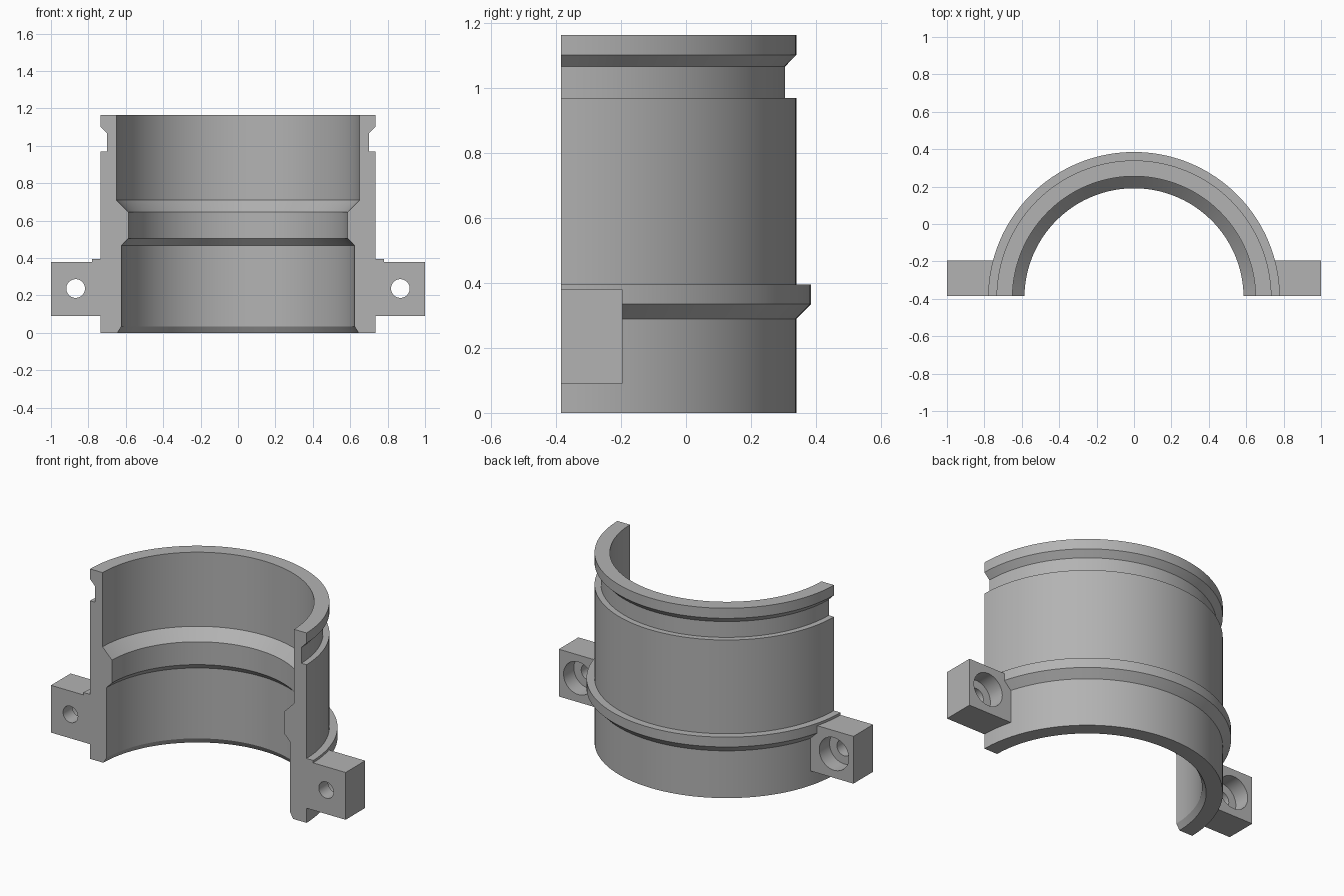
import bpy, bmesh, math
from mathutils import Matrix

cube = bpy.data.objects.get("Cube")
if cube:
    bpy.data.objects.remove(cube, do_unlink=True)

AXIS_Y, CUT_Y = -0.395, -0.385   # ring axis lies just in front of the split face
LUG_BACK = -0.195
STEPS = 72

grey = bpy.data.materials.new("plain grey")
grey.use_nodes = True
grey.diffuse_color = (0.45, 0.45, 0.45, 1)
grey.node_tree.nodes["Principled BSDF"].inputs["Base Color"].default_value = grey.diffuse_color


def add_object(name, bm):
    bmesh.ops.recalc_face_normals(bm, faces=bm.faces)
    mesh = bpy.data.meshes.new(name)
    bm.to_mesh(mesh)
    bm.free()
    mesh.materials.append(grey)
    obj = bpy.data.objects.new(name, mesh)
    bpy.context.collection.objects.link(obj)
    return obj


def half_ring(name, profile):
    """Sweep a closed (radius, z) profile round the axis, ending on the split face."""
    bm = bmesh.new()
    rows = []
    for i in range(STEPS + 1):
        row = []
        for r, z in profile:
            start = math.asin((CUT_Y - AXIS_Y) / r)
            a = start + (math.pi - 2 * start) * i / STEPS
            row.append(bm.verts.new((r * math.cos(a), AXIS_Y + r * math.sin(a), z)))
        rows.append(row)
    n = len(profile)
    for a, b in zip(rows, rows[1:]):
        for j in range(n):
            k = (j + 1) % n
            bm.faces.new((a[j], a[k], b[k], b[j]))
    bm.faces.new(rows[0])
    bm.faces.new(rows[-1])
    return add_object(name, bm)


def box(name, x0, x1, y0, y1, z0, z1):
    bm = bmesh.new()
    place = (Matrix.Translation(((x0 + x1) / 2, (y0 + y1) / 2, (z0 + z1) / 2))
             @ Matrix.Diagonal((abs(x1 - x0), y1 - y0, z1 - z0, 1)))
    bmesh.ops.create_cube(bm, size=1, matrix=place)
    return add_object(name, bm)


def rod(name, x, z, radius, y0, y1):
    bm = bmesh.new()
    place = Matrix.Translation((x, (y0 + y1) / 2, z)) @ Matrix.Rotation(math.pi / 2, 4, "X")
    bmesh.ops.create_cone(bm, cap_ends=True, segments=48, radius1=radius,
                          radius2=radius, depth=y1 - y0, matrix=place)
    return add_object(name, bm)


def combine(target, tool, operation):
    tool.hide_render = True
    mod = target.modifiers.new(operation.lower(), "BOOLEAN")
    mod.object, mod.operation, mod.solver = tool, operation, "EXACT"
    bpy.context.view_layer.objects.active = target
    bpy.ops.object.modifier_apply(modifier=mod.name)
    bpy.data.objects.remove(tool, do_unlink=True)


# Half sleeve: outer wall with rib and groove, then stepped bore
outer = [(0.735, 0), (0.735, 0.29), (0.78, 0.335), (0.78, 0.395), (0.735, 0.395),
         (0.735, 0.97), (0.70, 0.97), (0.70, 1.067), (0.735, 1.103), (0.735, 1.165)]
bore = [(0.65, 1.165), (0.65, 0.71), (0.586, 0.645), (0.586, 0.505),
        (0.623, 0.467), (0.623, 0.035), (0.645, 0)]
clamp = half_ring("half_clamp_sleeve", outer + bore)

# Bolt lugs with through hole and counterbore from the back
for side in (-1, 1):
    combine(clamp, box("lug", side * 0.68, side, CUT_Y, LUG_BACK, 0.09, 0.38), "UNION")
    hole_x, hole_z = side * 0.868, 0.237
    combine(clamp, rod("bolt_hole", hole_x, hole_z, 0.05, -0.5, 0), "DIFFERENCE")
    combine(clamp, rod("counterbore", hole_x, hole_z, 0.1, LUG_BACK - 0.1, 0), "DIFFERENCE")

bpy.ops.object.select_all(action="DESELECT")
clamp.select_set(True)
bpy.context.view_layer.objects.active = clamp
bpy.ops.object.shade_smooth_by_angle(angle=math.radians(25))
